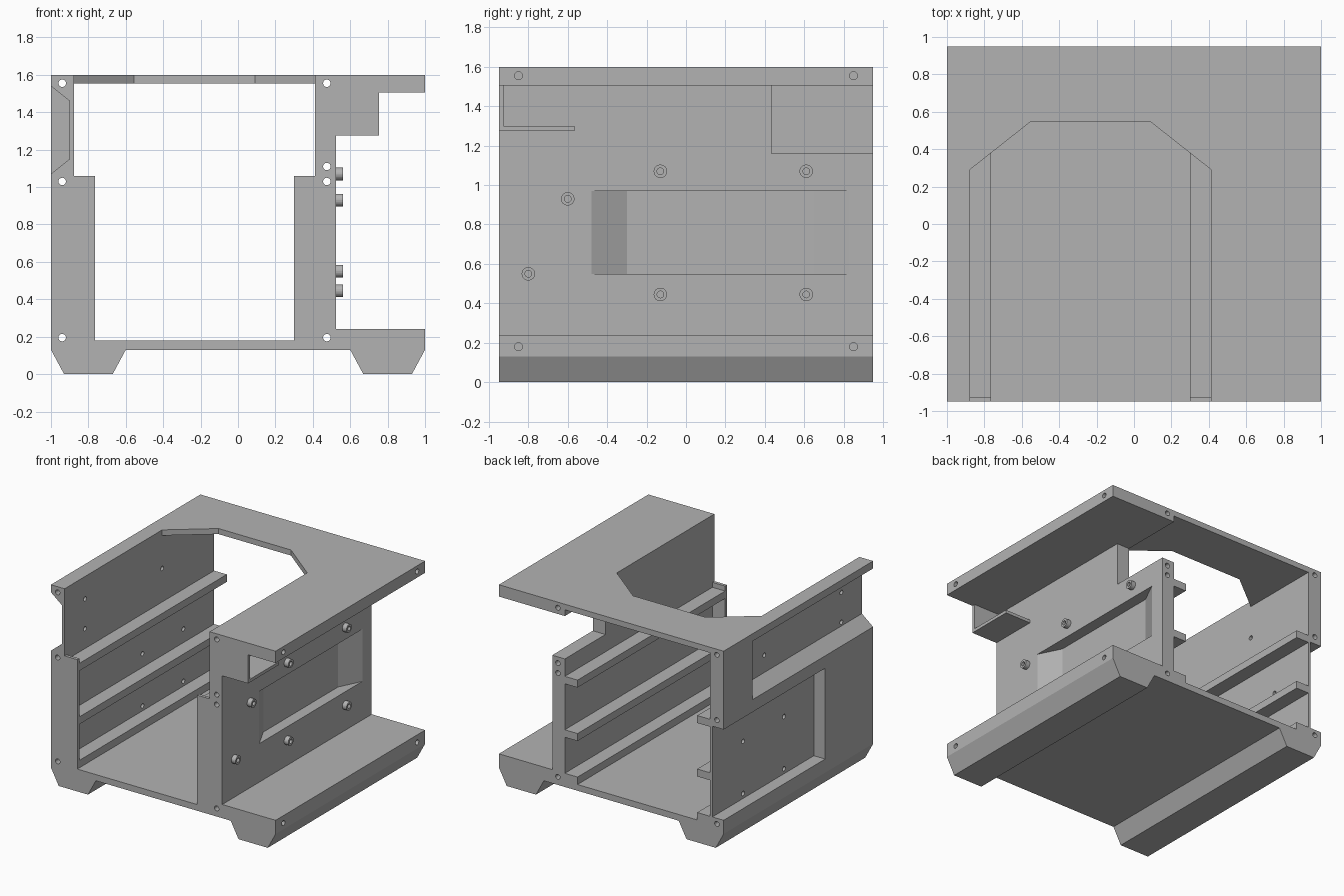
import bpy, bmesh, math
from mathutils import Vector

if "Cube" in bpy.data.objects:
    bpy.data.objects.remove(bpy.data.objects["Cube"])

grey = bpy.data.materials.new("plain grey")
grey.diffuse_color = (0.45, 0.45, 0.45, 1)
grey.use_nodes = True
grey.node_tree.nodes["Principled BSDF"].inputs["Base Color"].default_value = grey.diffuse_color


def finish(name, bm):
    bmesh.ops.recalc_face_normals(bm, faces=bm.faces[:])
    me = bpy.data.meshes.new(name)
    bm.to_mesh(me)
    bm.free()
    me.materials.append(grey)
    ob = bpy.data.objects.new(name, me)
    bpy.context.collection.objects.link(ob)
    return ob


def prism(name, pts, axis, a, b):
    """Extrude a 2D outline along an axis; outline uses the other two axes in order."""
    def place(p, t):
        c = list(p)
        c.insert("xyz".index(axis), t)
        return Vector(c)
    bm = bmesh.new()
    face = bm.faces.new([bm.verts.new(place(p, a)) for p in pts])
    out = bmesh.ops.extrude_face_region(bm, geom=[face])
    shift = place((0, 0), b - a)
    bmesh.ops.translate(bm, vec=shift, verts=[v for v in out["geom"] if isinstance(v, bmesh.types.BMVert)])
    return finish(name, bm)


def box(name, x, y, z):
    return prism(name, [(x[0], y[0]), (x[1], y[0]), (x[1], y[1]), (x[0], y[1])], "z", *z)


def rod(name, c, r, axis, a, b, n=20):
    pts = [(c[0] + r * math.cos(i * math.tau / n), c[1] + r * math.sin(i * math.tau / n)) for i in range(n)]
    return prism(name, pts, axis, a, b)


def apply(target, tool, op="DIFFERENCE"):
    m = target.modifiers.new("cut", "BOOLEAN")
    m.operation, m.solver, m.object = op, "EXACT", tool
    bpy.context.view_layer.update()
    dg = bpy.context.evaluated_depsgraph_get()
    me = bpy.data.meshes.new_from_object(target.evaluated_get(dg))
    target.modifiers.clear()
    target.data = me
    bpy.data.objects.remove(tool)


CX = -0.2325  # middle of the inner bay


def bay(right):
    """Mirror the right half of an outline about the bay centre."""
    return right + [(2 * CX - x, z) for x, z in reversed(right)]


# Outer outline with two feet, base ledge and roof overhang
shell = prism("case_shell", [
    (-1, .13), (-.93, 0), (-.67, 0), (-.6, .13), (.6, .13), (.67, 0), (.93, 0), (1, .13),
    (1, .24), (.525, .24), (.525, 1.505), (1, 1.505), (1, 1.6), (-1, 1.6)], "y", -.95, .95)

# Inner bay with rails left standing on both sides
I, R = .413, .30
cavity = [(R, .18)]
for lo, hi in ((.24, .53), (.59, .96), (1.02, 1.555)):
    cavity += [(R, lo), (I, lo), (I, hi)]
    if hi < 1.5:
        cavity.append((R, hi))
apply(shell, prism("bay_cutter", bay(cavity), "y", -.925, 1.1))

# Front opening, wider above the front plates
apply(shell, prism("front_cutter", bay([(R, .18), (R, 1.06), (I, 1.06), (I, 1.555)]), "y", -1.1, -.92))

# Roof opening
apply(shell, prism("roof_cutter", bay([(I, -1.1), (I, .29), (.09, .545)]), "z", 1.5, 1.8))

# Left side: chamfered upper channel and lower recess open to the back
apply(shell, prism("channel_cutter", [(-1.1, 1.62), (-1, 1.54), (-.9, 1.46), (-.9, 1.15), (-1, 1.07), (-1.1, .99)],
                   "y", -1.1, .58))
apply(shell, box("recess_cutter", (-1.2, -.9), (-.34, 1.1), (.24, .97)))

# Right wall: rear window and ramped shallow recess
apply(shell, box("window_cutter", (.35, .7), (.435, 1.1), (1.16, 1.505)))
apply(shell, prism("ramp_cutter", [(.6, -.48), (.525, -.48), (.435, -.30), (.435, .65), (.525, .83), (.6, .83)],
                   "z", .55, .97))

# Screw holes running front to back
for p in ((-.94, 1.555), (.475, 1.555), (-.94, 1.03), (.475, 1.11), (.475, 1.03), (-.94, .195), (.475, .195)):
    apply(shell, rod("long_hole", p, .02, "y", -1.1, 1.1))
# Blind screw holes in the right edges
for y in (-.85, .85):
    for z in (.18, 1.555):
        apply(shell, rod("edge_hole", (y, z), .02, "x", .8, 1.1))
# Holes through the thin left wall
for p in ((-.69, 1.42), (-.69, 1.18), (.29, 1.29), (.04, .7), (.56, .7), (.04, .28), (.56, .28)):
    apply(shell, rod("wall_hole", p, .018, "x", -1.1, -.8))

# Front bracket plate and its small shelf
bracket = prism("front_bracket", [(-.95, 1.275), (-.565, 1.275), (-.565, 1.3), (-.925, 1.3), (-.925, 1.505), (-.95, 1.505)],
                "x", .525, .755)

# Mounting studs on the right wall
for p in ((-.13, 1.07), (.61, 1.07), (-.13, .445), (.61, .445), (-.6, .93), (-.8, .55)):
    stud = rod("mount_stud", p, .034, "x", .525, .562, 24)
    apply(stud, rod("stud_hole", p, .017, "x", .53, .6))
